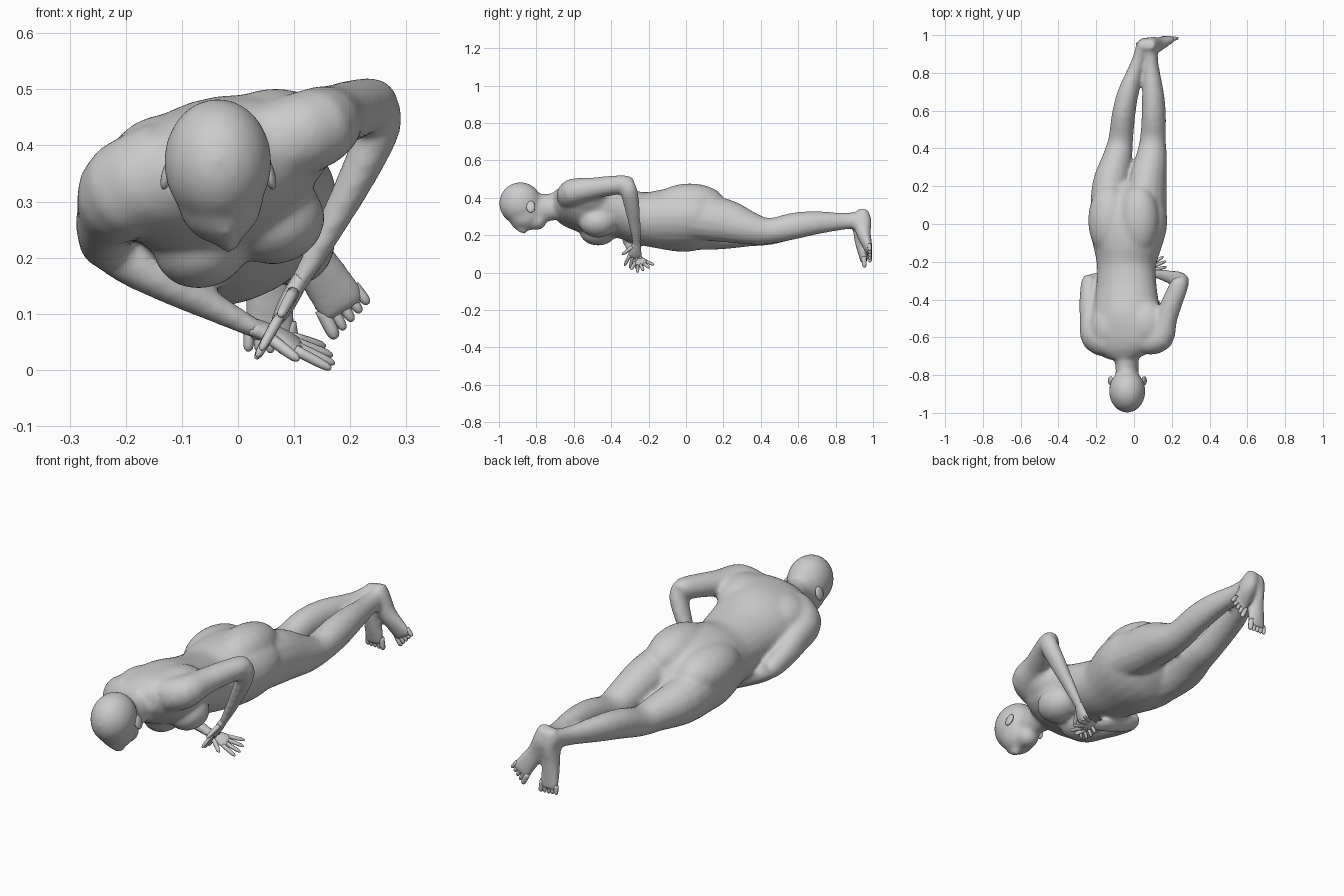
import bpy, bmesh, math
from mathutils import Vector, Matrix

if "Cube" in bpy.data.objects:
    bpy.data.objects.remove(bpy.data.objects["Cube"], do_unlink=True)

clay = bpy.data.materials.new("clay_grey")
clay.use_nodes = True
clay.diffuse_color = (0.6, 0.6, 0.6, 1)
clay.node_tree.nodes["Principled BSDF"].inputs["Base Color"].default_value = (0.6, 0.6, 0.6, 1)

ROLL = math.radians(18)                       # the trunk leans, left side up
ACROSS = Vector((math.cos(ROLL), 0, math.sin(ROLL)))
BACK = Vector((-math.sin(ROLL), 0, math.cos(ROLL)))


def resample(stations, steps):
    """Smooth curve through stations of x, y, z, half width, half depth."""
    pts = [Vector(s) for s in stations]
    pts = [pts[0]] + pts + [pts[-1]]
    out = []
    for a, b, c, d in zip(pts, pts[1:], pts[2:], pts[3:]):
        for k in range(steps):
            t = k / steps
            out.append((b * 2 + (c - a) * t + (a * 2 - b * 5 + c * 4 - d) * t ** 2
                        + (b * 3 - a - c * 3 + d) * t ** 3) * 0.5)
    return out + [pts[-1]]


def loft(bm, stations, side, sides=16, steps=3):
    """Closed tube of elliptical rings along the stations."""
    path = resample(stations, steps)
    rings = []
    for i, p in enumerate(path):
        nxt, prv = path[min(i + 1, len(path) - 1)], path[max(i - 1, 0)]
        along = Vector((nxt - prv)[:3]).normalized()
        u = Vector(side)
        u = (u - along * u.dot(along)).normalized()
        v = along.cross(u)
        ring = []
        for k in range(sides):
            a = math.tau * k / sides
            ring.append(bm.verts.new(Vector(p[:3]) + u * p[3] * math.cos(a) + v * p[4] * math.sin(a)))
        rings.append(ring)
    for r, q in zip(rings, rings[1:]):
        for k in range(sides):
            j = (k + 1) % sides
            bm.faces.new((r[k], r[j], q[j], q[k]))
    bm.faces.new(rings[0][::-1])
    bm.faces.new(rings[-1])


def ball(bm, centre, radii, roll=0.0):
    m = Matrix.Translation(centre) @ Matrix.Rotation(-roll, 4, 'Y') @ Matrix.Diagonal((*radii, 1))
    bmesh.ops.create_uvsphere(bm, u_segments=20, v_segments=14, radius=1, matrix=m)


def finish(bm, name):
    bmesh.ops.recalc_face_normals(bm, faces=bm.faces)
    mesh = bpy.data.meshes.new(name)
    bm.to_mesh(mesh)
    bm.free()
    mesh.materials.append(clay)
    obj = bpy.data.objects.new(name, mesh)
    bpy.context.collection.objects.link(obj)
    for f in mesh.polygons:
        f.use_smooth = True
    return obj


def digit(bm, start, direction, length, r):
    """Rounded finger or toe."""
    d = direction.normalized()
    ends = [(0, 1), (0.5, 0.95), (0.88, 0.75), (1, 0.25)]
    loft(bm, [(*(start + d * length * t), r * s, r * s) for t, s in ends],
         d.orthogonal(), sides=8, steps=2)


body = bmesh.new()

# Trunk from shoulders to hips
loft(body, [(-.04, -.71, .37, .09, .06), (-.045, -.64, .365, .195, .105),
            (-.042, -.5, .345, .19, .14), (-.04, -.35, .318, .165, .13),
            (-.04, -.22, .288, .158, .142), (-.035, -.1, .285, .19, .162),
            (-.03, 0, .28, .21, .165), (-.03, .09, .275, .2, .145),
            (-.028, .17, .265, .14, .1), (-.028, .22, .26, .07, .05)], ACROSS, sides=24)

# Shoulder blades, paired chest and seat volumes
ball(body, (.055, -.53, .4), (.12, .14, .1), ROLL)
ball(body, (-.13, -.55, .36), (.11, .13, .095), ROLL)
for s in (-1, 1):
    chest = Vector((-.022, -.47, .318)) + ACROSS * s * .07 - BACK * .078
    ball(body, chest, (.088, .1, .077), ROLL)
    seat = Vector((-.035, .02, .287)) + ACROSS * s * .082 + BACK * .062
    ball(body, seat, (.112, .19, .105), ROLL)

# Neck and head
loft(body, [(-.04, -.62, .375, .11, .08), (-.039, -.69, .355, .07, .075),
            (-.037, -.76, .348, .06, .075), (-.036, -.84, .35, .06, .075)], ACROSS)
ball(body, (-.036, -.885, .37), (.097, .115, .114))
ball(body, (-.032, -.862, .31), (.078, .092, .086))
ball(body, (-.028, -.8, .277), (.054, .055, .05))              # jaw
ball(body, (-.022, -.825, .25), (.032, .025, .022))            # mouth
loft(body, [(-.024, -.925, .26, .014, .016), (-.018, -.89, .234, .015, .018),
            (-.016, -.868, .222, .02, .016), (-.018, -.85, .24, .016, .014)], (1, 0, 0))

# Left leg, then right leg
loft(body, [(.065, .01, .30, .105, .12), (.072, .2, .28, .1, .12),
            (.092, .35, .235, .083, .088), (.1, .45, .223, .069, .07),
            (.105, .58, .25, .064, .073), (.1, .7, .267, .057, .063),
            (.09, .85, .275, .039, .046), (.088, .955, .287, .036, .048)], ACROSS)
loft(body, [(-.125, .01, .25, .103, .135), (-.122, .2, .234, .1, .112),
            (-.088, .35, .22, .079, .081), (-.07, .45, .215, .066, .067),
            (-.055, .58, .25, .062, .07), (-.03, .7, .267, .055, .063),
            (.02, .85, .275, .037, .046), (.05, .955, .287, .035, .048)], ACROSS)

# Feet hanging from the heels
feet = {
    "left": ([(.086, .952, .34, .026, .025), (.095, .943, .285, .038, .05),
              (.125, .95, .21, .04, .04), (.167, .97, .145, .047, .026),
              (.193, .982, .105, .047, .017)], Vector((.8, 0, .6)), Vector((.5, 0.05, -.8))),
    "right": ([(.052, .952, .335, .026, .025), (.055, .94, .27, .036, .05),
               (.055, .938, .18, .039, .04), (.056, .946, .1, .046, .026),
               (.057, .953, .05, .046, .017)], Vector((1, 0, .15)), Vector((.05, .05, -1))),
}
for stations, side, _ in feet.values():
    loft(body, stations, side)

# Upper arms and forearms
loft(body, [(.07, -.62, .405, .075, .075), (.14, -.6, .432, .073, .073),
            (.17, -.5, .45, .06, .059), (.208, -.4, .465, .055, .053),
            (.24, -.32, .472, .049, .049), (.246, -.29, .465, .033, .035)], (1, 0, 0))
loft(body, [(.255, -.315, .488, .033, .028), (.254, -.305, .44, .046, .039),
            (.22, -.29, .36, .043, .035), (.168, -.275, .26, .033, .027),
            (.115, -.265, .165, .024, .019), (.1, -.267, .14, .024, .016)], (0, 1, 0))
loft(body, [(-.12, -.62, .36, .09, .085), (-.2, -.595, .322, .084, .09),
            (-.229, -.5, .285, .059, .07), (-.238, -.4, .25, .051, .057),
            (-.236, -.31, .225, .045, .047), (-.23, -.275, .22, .03, .033)], (1, 0, 0))
loft(body, [(-.25, -.31, .225, .037, .033), (-.2, -.302, .195, .045, .041),
            (-.12, -.29, .152, .041, .036), (-.04, -.27, .11, .031, .027),
            (.03, -.255, .074, .024, .019), (.05, -.249, .066, .024, .016)], (0, 1, 0))

# Blend all body volumes into one smooth skin
skin = finish(body, "body")
blend = skin.modifiers.new("blend", 'REMESH')
blend.mode = 'VOXEL'
blend.voxel_size = 0.009
blend.use_smooth_shade = True
soften = skin.modifiers.new("soften", 'SMOOTH')
soften.factor = 0.5
soften.iterations = 16

# Ears
ears = bmesh.new()
for x, tilt in ((-.124, -.3), (.054, .3)):
    ball(ears, (x, -.83, .352), (.011, .024, .032), tilt)
finish(ears, "ears")

# Toes, big toe on the inner side
for name, (stations, side, ahead) in feet.items():
    bm = bmesh.new()
    ball_of_foot = Vector(stations[-1][:3])
    outward = side.normalized() * (1 if name == "left" else -1)
    for i in range(5):
        root = ball_of_foot + outward * (i - 2) * .0175 - ahead * .03
        digit(bm, root, ahead + outward * (i - 2) * .06, .058 - i * .004, .0135 if i == 0 else .0105)
    finish(bm, name + "_toes")


def hand(name, wrist, ahead, spread, thumb):
    """Palm with four fanned fingers and a thumb."""
    bm = bmesh.new()
    wrist, d = Vector(wrist), Vector(ahead).normalized()
    s = Vector(spread)
    s = (s - d * s.dot(d)).normalized()
    palm = [(-.02, .02, .015), (.03, .029, .016), (.06, .036, .013), (.08, .034, .008)]
    loft(bm, [(*(wrist + d * t), w, h) for t, w, h in palm], s, sides=12)
    for i in range(4):
        k = i - 1.5
        digit(bm, wrist + d * .068 + s * k * .018, d + s * k * .2, .085 - abs(k) * .008, .0095)
    digit(bm, wrist + d * .015 + s * thumb * .018, d + s * thumb * .9, .075, .011)
    finish(bm, name)


hand("left_hand", (.105, -.266, .15), (-.42, -.1, -.75), (0, 1, 0), -1)
hand("right_hand", (.038, -.253, .072), (.88, .27, -.36), (-.2, .85, .45), -1)
